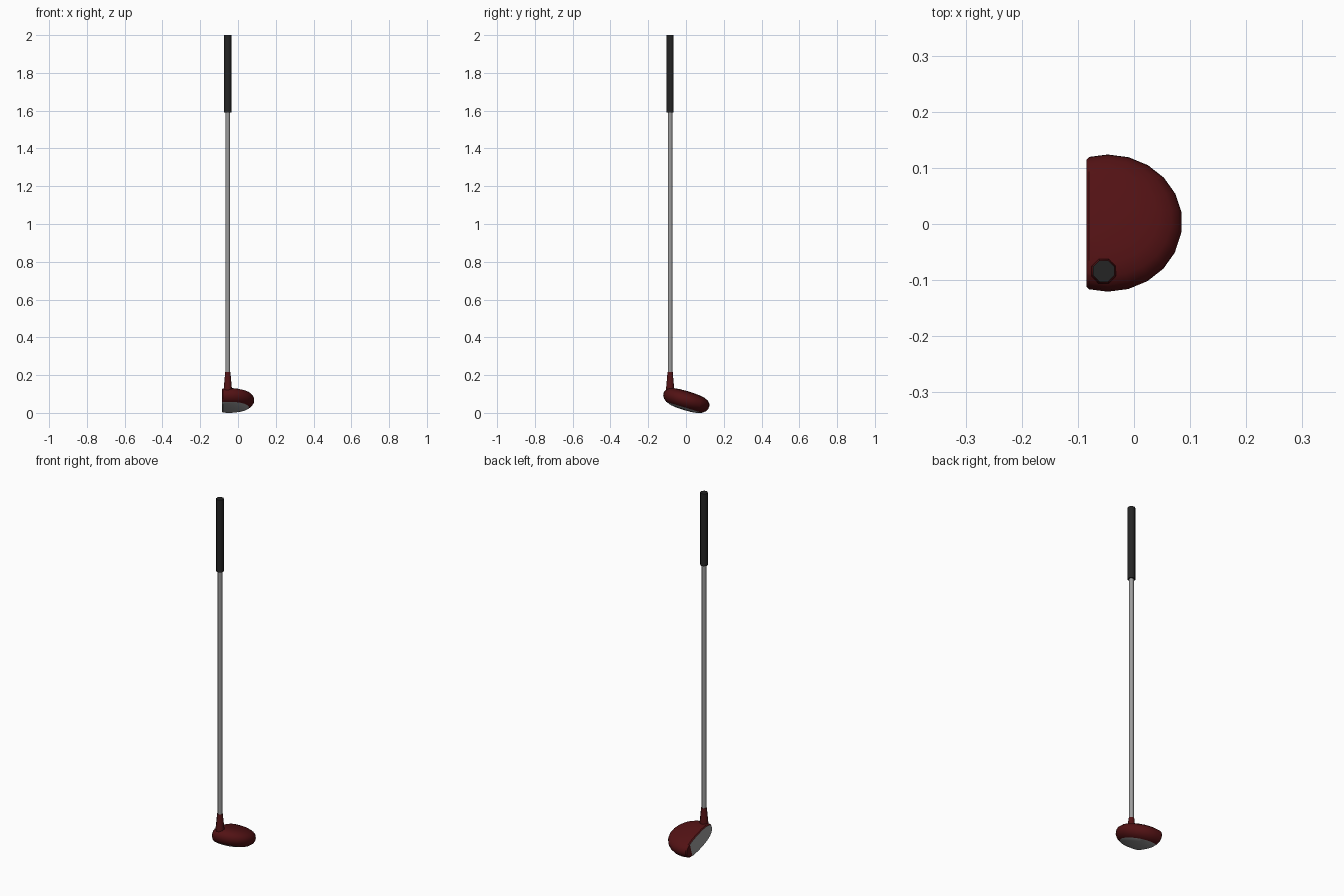
import bpy, bmesh, math
from mathutils import Matrix, Vector

if "Cube" in bpy.data.objects:
    bpy.data.objects.remove(bpy.data.objects["Cube"])


def material(name, rgb):
    m = bpy.data.materials.new(name)
    m.diffuse_color = (*rgb, 1)
    m.use_nodes = True
    m.node_tree.nodes["Principled BSDF"].inputs["Base Color"].default_value = m.diffuse_color
    return m


red = material("dark red paint", (0.085, 0.006, 0.007))
steel = material("steel grey", (0.34, 0.34, 0.34))
black = material("black rubber", (0.018, 0.018, 0.018))


def finish(ob, angle):
    bpy.ops.object.select_all(action='DESELECT')
    ob.select_set(True)
    bpy.context.view_layer.objects.active = ob
    bpy.ops.object.shade_smooth_by_angle(angle=math.radians(angle))


# Shaft, grip and neck share one vertical axis
AX, AY = -0.054, -0.084


def tube(name, z0, z1, r0, r1, mat):
    bpy.ops.mesh.primitive_cone_add(vertices=8, radius1=r0, radius2=r1, depth=z1 - z0,
                                    location=(AX, AY, (z0 + z1) / 2),
                                    rotation=(0, 0, math.radians(22.5)))
    ob = bpy.context.object
    ob.name = name
    ob.data.materials.append(mat)
    finish(ob, 50)


tube("grip", 1.59, 2.0, 0.0205, 0.0205, black)
tube("shaft", 0.2, 1.6, 0.0125, 0.0125, steel)
tube("neck", 0.09, 0.216, 0.027, 0.015, red)

# Club head: stacked elliptical rings (height, scale), capped top and bottom
N = 22
CX, RX, RY = -0.047, 0.133, 0.126
rings = [(-0.0505, 0.3), (-0.047, 0.55), (-0.037, 0.79), (-0.024, 0.92), (-0.008, 0.99),
         (0.008, 1.0), (0.022, 0.96), (0.034, 0.86), (0.043, 0.68), (0.048, 0.42)]
bm = bmesh.new()
loops = []
for z, s in rings:
    loops.append([bm.verts.new((CX + RX * s * math.cos(a), RY * s * math.sin(a), z))
                  for a in (math.pi / 2 + 2 * math.pi * i / N for i in range(N))])
for lo, hi in zip(loops, loops[1:]):
    for i in range(N):
        j = (i + 1) % N
        bm.faces.new((lo[i], lo[j], hi[j], hi[i]))
for loop, z in ((loops[0], -0.0515), (loops[-1], 0.050)):
    tip = bm.verts.new((CX, 0, z))
    for i in range(N):
        bm.faces.new((loop[i], loop[(i + 1) % N], tip))

# Slice off the flat striking face
FX = -0.080
cut = bmesh.ops.bisect_plane(bm, geom=bm.verts[:] + bm.edges[:] + bm.faces[:],
                             plane_co=(FX, 0, 0), plane_no=(-1, 0, 0), clear_outer=True)
rim = [e for e in cut['geom_cut'] if isinstance(e, bmesh.types.BMEdge)]
cap = bmesh.ops.contextual_create(bm, geom=rim)['faces']
bmesh.ops.recalc_face_normals(bm, faces=bm.faces[:])

# Small chamfer around the striking face, pushed out to the front plane
bmesh.ops.inset_region(bm, faces=cap, thickness=0.005, depth=0)
for v in {v for f in cap for v in f.verts}:
    v.co.x = -0.085
# Split the face so the toe end stays red
bmesh.ops.bisect_plane(bm, geom=bm.verts[:] + bm.edges[:] + bm.faces[:],
                       plane_co=(0, 0.078, 0), plane_no=(0, 1, 0))

# Grey sole and striking plate, red everywhere else
for f in bm.faces:
    c = f.calc_center_median()
    plate = f.normal.x < -0.95 and c.x < -0.0845 and c.y < 0.078
    sole = c.z < -0.037
    f.material_index = 1 if plate or sole else 0

# Tilt the head so the toe hangs low, then rest it on the ground
bm.transform(Matrix.Translation((0, 0.001, 0.068)) @ Matrix.Rotation(math.radians(-17), 4, 'X'))
low = min(v.co.z for v in bm.verts)
bmesh.ops.translate(bm, verts=bm.verts[:], vec=Vector((0, 0, -low)))
me = bpy.data.meshes.new("club_head")
bm.to_mesh(me)
bm.free()
head = bpy.data.objects.new("club_head", me)
bpy.context.collection.objects.link(head)
me.materials.append(red)
me.materials.append(steel)
finish(head, 35)
